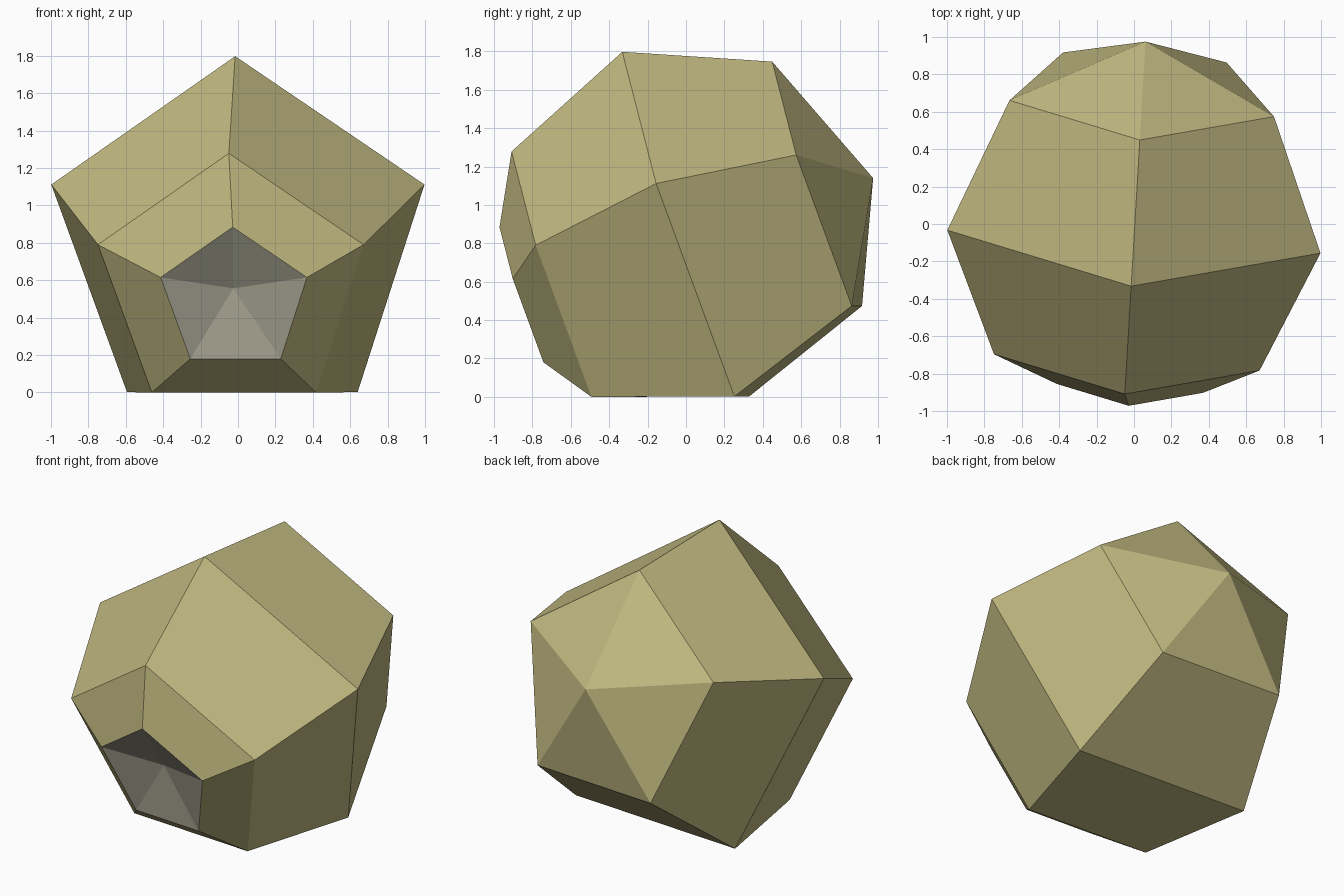
import bpy, bmesh, math
from mathutils import Vector

if "Cube" in bpy.data.objects:
    bpy.data.objects.remove(bpy.data.objects["Cube"])

# Tilted body axis: back = along the axis, up and right span each ring
back = Vector((0.058, 0.943, 0.328)).normalized()
right = Vector((1, -0.0615, 0)).normalized()
up = right.cross(back).normalized()


def material(name, srgb):
    m = bpy.data.materials.new(name)
    lin = [((c / 255 + 0.055) / 1.055) ** 2.4 for c in srgb]
    m.diffuse_color = (*lin, 1)
    m.use_nodes = True
    m.node_tree.nodes["Principled BSDF"].inputs["Base Color"].default_value = m.diffuse_color
    return m


def ring(bm, centre, radius):
    # Regular pentagon with one corner pointing up
    verts = []
    for i in range(5):
        a = math.tau * i / 5
        p = Vector(centre) + radius * (math.sin(a) * right + math.cos(a) * up)
        verts.append(bm.verts.new(p))
    return verts


def bridge(bm, a, b):
    for i in range(5):
        j = (i + 1) % 5
        bm.faces.new((a[i], a[j], b[j], b[i]))


def fan(bm, loop, tip):
    v = bm.verts.new(tip)
    return [bm.faces.new((loop[i], loop[(i + 1) % 5], v)) for i in range(5)]


bm = bmesh.new()

# Shell: four pentagon rings from front to back
rings = [ring(bm, (-0.020, -0.837, 0.495), 0.412),
         ring(bm, (-0.034, -0.664, 0.572), 0.748),
         ring(bm, (0.006, 0.012, 0.805), 1.051),
         ring(bm, (0.046, 0.693, 1.043), 0.745)]
for a, b in zip(rings, rings[1:]):
    bridge(bm, a, b)

# Pointed back cap and shallow sunken front
fan(bm, rings[-1], (0.062, 0.975, 1.14))
recess = fan(bm, rings[0], (-0.025, -0.75, 0.557))
for f in recess:
    f.material_index = 1

bmesh.ops.recalc_face_normals(bm, faces=bm.faces)
lowest = min(v.co.z for v in bm.verts)
bmesh.ops.translate(bm, verts=bm.verts, vec=(0, 0, -lowest))

mesh = bpy.data.meshes.new("faceted_shell")
bm.to_mesh(mesh)
bm.free()
mesh.materials.append(material("olive_tan", (192, 184, 128)))
mesh.materials.append(material("warm_grey", (170, 167, 149)))
obj = bpy.data.objects.new("faceted_shell", mesh)
bpy.context.collection.objects.link(obj)
